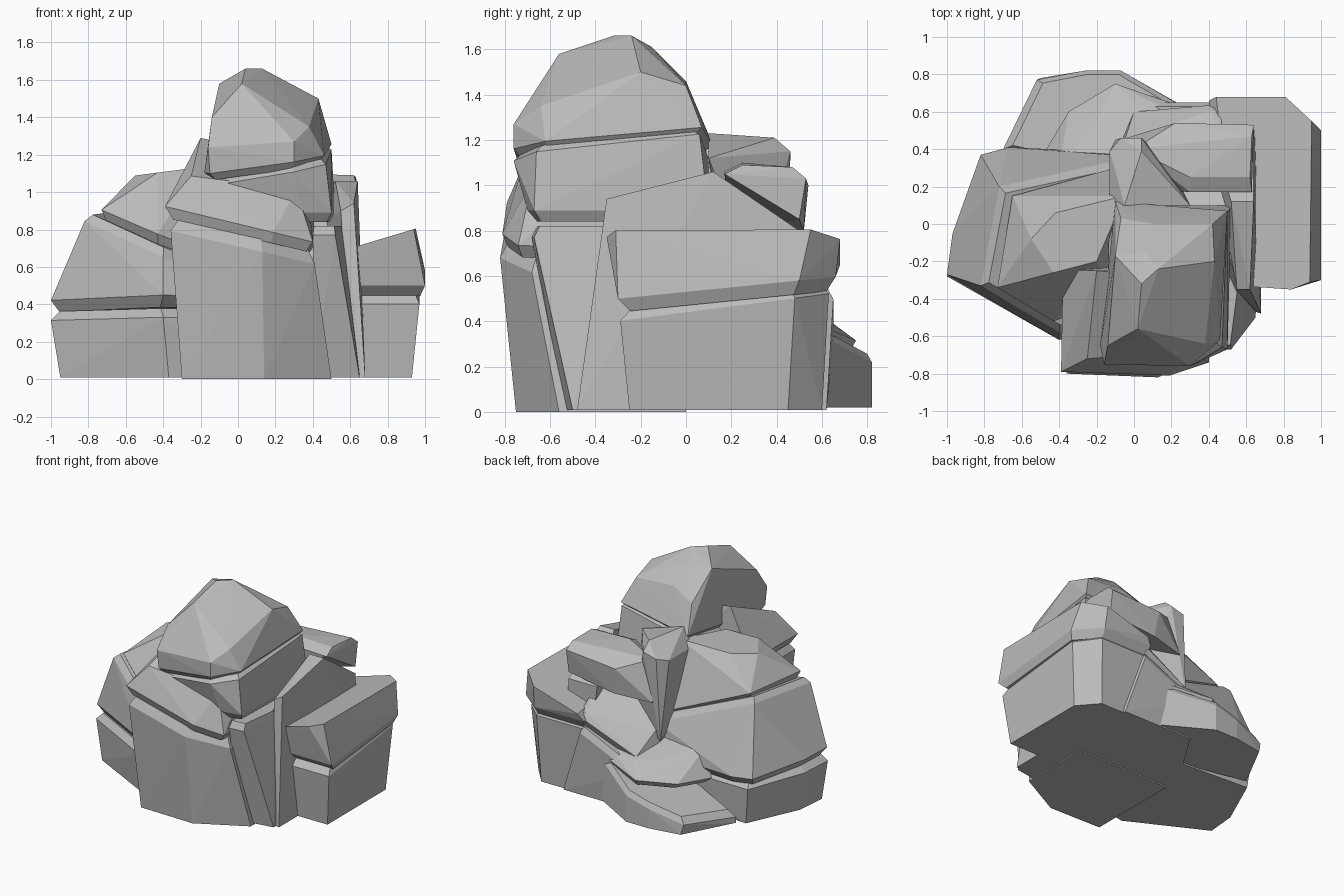
import bpy
import bmesh
from mathutils import Vector

default_cube = bpy.data.objects.get("Cube")
if default_cube:
    bpy.data.objects.remove(default_cube, do_unlink=True)

# One plain stone colour for every part
STONE_COLOUR = (0.5, 0.5, 0.5, 1)
stone = bpy.data.materials.new("grey_stone")
stone.use_nodes = True
stone.diffuse_color = STONE_COLOUR
shader = next(n for n in stone.node_tree.nodes if n.type == "BSDF_PRINCIPLED")
shader.inputs["Base Color"].default_value = STONE_COLOUR


def hull(name, points):
    """Flat-faced convex boulder wrapped around a few corner points."""
    mesh = bpy.data.meshes.new(name)
    bm = bmesh.new()
    for point in points:
        bm.verts.new(point)
    result = bmesh.ops.convex_hull(bm, input=bm.verts)
    unused = [g for g in result["geom_interior"] if isinstance(g, bmesh.types.BMVert)]
    bmesh.ops.delete(bm, geom=unused, context="VERTS")
    bmesh.ops.recalc_face_normals(bm, faces=bm.faces)
    bm.to_mesh(mesh)
    bm.free()
    mesh.materials.append(stone)
    obj = bpy.data.objects.new(name, mesh)
    bpy.context.collection.objects.link(obj)
    return obj


def ring(outline, plane):
    """Lift an outline onto a sloping plane (height, x slope, y slope)."""
    height, slope_x, slope_y = plane
    return [Vector((x, y, height + slope_x * x + slope_y * y)) for x, y in outline]


def lip(points, rise, inset=0.1):
    """Shrunken copy of a ring, offset in height, that chamfers the edge."""
    centre = sum(points, Vector()) / len(points)
    return [p.lerp(centre, inset) + Vector((0, 0, rise)) for p in points]


def slab(name, low, low_plane, high, high_plane, under=0, over=0):
    """Rock layer between two outlines; chamfers leave grooves between layers."""
    bottom, top = ring(low, low_plane), ring(high, high_plane)
    points = bottom + top
    if under:
        points += lip(bottom, -under)
    if over:
        points += lip(top, over)
    return hull(name, points)


def level(height):
    return (height, 0, 0)


GROUND = level(.01)

# Front column: base, middle layer and the layer under the summit
slab("front_column_base",
     [(-.3, -.74), (.14, -.75), (.5, -.56), (.5, 0), (-.3, 0)], level(0),
     [(-.36, -.8), (.13, -.82), (.41, -.68), (.41, 0), (-.36, 0)], (.71, -.23, 0),
     over=.07)
slab("front_column_middle",
     [(-.39, -.79), (.19, -.81), (.4, -.74), (.42, -.2), (-.38, -.24)], (.83, -.24, 0),
     [(-.25, -.72), (.31, -.68), (.36, -.3), (-.2, -.25)], (1.37, -.16, .45),
     under=.06)
slab("summit_support",
     [(-.1, -.6), (.34, -.7), (.5, -.67), (.52, .1), (-.1, .1)], level(.89),
     [(-.15, -.7), (.3, -.76), (.47, -.66), (.5, .06), (-.13, .1)], (1.13, .18, .1),
     under=.05, over=.03)

# Summit boulder
summit_foot = ring([(-.18, -.65), (-.15, -.74), (.3, -.76), (.46, -.62),
                    (.5, .07), (-.1, .12)], (1.18, .14, .08))
hull("summit_boulder", summit_foot + lip(summit_foot, -.04) + [
    Vector(p) for p in (
        # front shoulders
        (-.16, -.75, 1.24), (.3, -.76, 1.27), (-.14, -.65, 1.4), (.38, -.64, 1.35),
        # crown
        (.02, -.56, 1.58), (.43, -.2, 1.5), (.13, -.24, 1.66), (.04, -.32, 1.66),
        (-.1, -.17, 1.58), (.06, -.15, 1.61),
        # back shoulders
        (.1, 0, 1.46), (.42, 0, 1.44), (-.07, .03, 1.38), (.46, .03, 1.34))])

# Upright slabs on the left flank of the column
slab("flank_slab_front",
     [(.4, -.54), (.65, -.5), (.66, -.25), (.4, 0)], GROUND,
     [(.4, -.68), (.52, -.67), (.56, -.36), (.4, 0)], level(.77),
     over=.05)
hull("flank_slab_rear", ring([(.6, -.45), (.68, -.48), (.68, -.25), (.68, .5), (.5, .5)],
                             GROUND) + [
    Vector(p) for p in (
        (.55, -.35, .9), (.62, -.35, .94), (.64, .12, 1.06), (.52, .12, 1.06),
        (.64, .5, .8), (.4, .5, .8))])
hull("flank_cap", [
    (.3, .17, 1.06), (.63, .17, 1.05), (.62, .25, 1.09), (.3, .25, 1.1),
    (.63, .47, 1.08), (.22, .54, 1), (.64, .53, 1.03), (.64, .5, .85), (.25, .52, .8),
    (0, .4, 1.08), (-.04, .46, .78), (0, .2, .8)])

# Rear wedge that narrows downward, and the layers carrying it
hull("rear_wedge", [
    (-.13, .1, 1.1), (-.13, .39, 1.1), (-.07, .46, 1.12), (.04, .46, 1.15),
    (.04, .39, 1.21), (-.05, .1, 1.23), (.3, .1, 1.12),
    (-.1, .45, .5), (-.08, .2, .6), (.2, .3, .6)])
slab("rear_core_base",
     [(0, .62), (.6, .62), (.6, 0), (-.2, 0), (-.2, .3)], GROUND,
     [(0, .65), (.44, .65), (.6, .2), (0, .2)], (.3, .45, 0), over=.05)
slab("rear_core_top",
     [(0, .6), (.46, .64), (.5, 0), (-.15, 0), (-.1, .4)], (.41, .45, 0),
     [(-.05, .45), (.42, .61), (.5, .1), (-.1, 0)], (.8, .35, -.5), under=.06)

# Block on the left side, split by a groove
slab("left_block_base",
     [(.5, -.25), (.93, -.25), (.93, .45), (.8, .6), (.4, .6)], GROUND,
     [(.5, -.29), (.97, -.29), (.97, .48), (.82, .63), (.4, .63)],
     (.44, 0, .13), over=.05)
slab("left_block_top",
     [(.5, -.3), (1, -.3), (1, .5), (.82, .66), (.4, .66)], (.53, 0, .1),
     [(.55, -.33), (.84, -.35), (.94, -.31), (.95, .55), (.81, .68), (.44, .68)],
     (.52, .3, 0), under=.06)

# Stacked layers on the right side
slab("right_layer_base",
     [(-.95, -.28), (-.37, -.58), (0, -.5), (0, .3), (-.75, .35), (-.93, -.05)],
     GROUND,
     [(-1, -.28), (-.4, -.62), (0, -.5), (0, .36), (-.78, .37), (-.97, -.05)],
     (.3, 0, -.05), over=.05)
slab("right_layer_middle",
     [(-1, -.27), (-.4, -.62), (0, -.5), (0, .38), (-.67, .41), (-.82, .37),
      (-.97, -.05)], (.4, 0, -.08),
     [(-.82, -.33), (-.4, -.58), (0, -.4), (0, .36), (-.72, .2)], (.55, -.4, .1),
     under=.06, over=.05)
slab("right_layer_top",
     [(-.73, -.34), (-.43, -.52), (-.1, -.4), (-.1, .3), (-.65, .15)], (.63, -.4, .05),
     [(-.55, -.08), (-.43, -.26), (-.2, -.2), (-.05, .15), (-.42, .06)], (1.16, .13, 0),
     under=.06)

# Low rocks at the rear, sloping down to a thin outer edge
slab("rear_ledge",
     [(-.7, .4), (-.5, .78), (-.26, .82), (-.07, .82), (.28, .62), (.3, .2)], level(.02),
     [(-.7, .4), (-.52, .77), (-.26, .82), (-.07, .82), (.24, .64), (.2, .2)],
     (.28, .28, -.05), over=.04)
slab("rear_ledge_top",
     [(-.48, .38), (-.35, .6), (-.1, .75), (.25, .63), (.35, .3)], (.38, .12, -.07),
     [(-.4, .3), (-.2, .54), (0, .64), (.25, .58), (.3, .2)], (.64, .05, -.38),
     under=.04)
